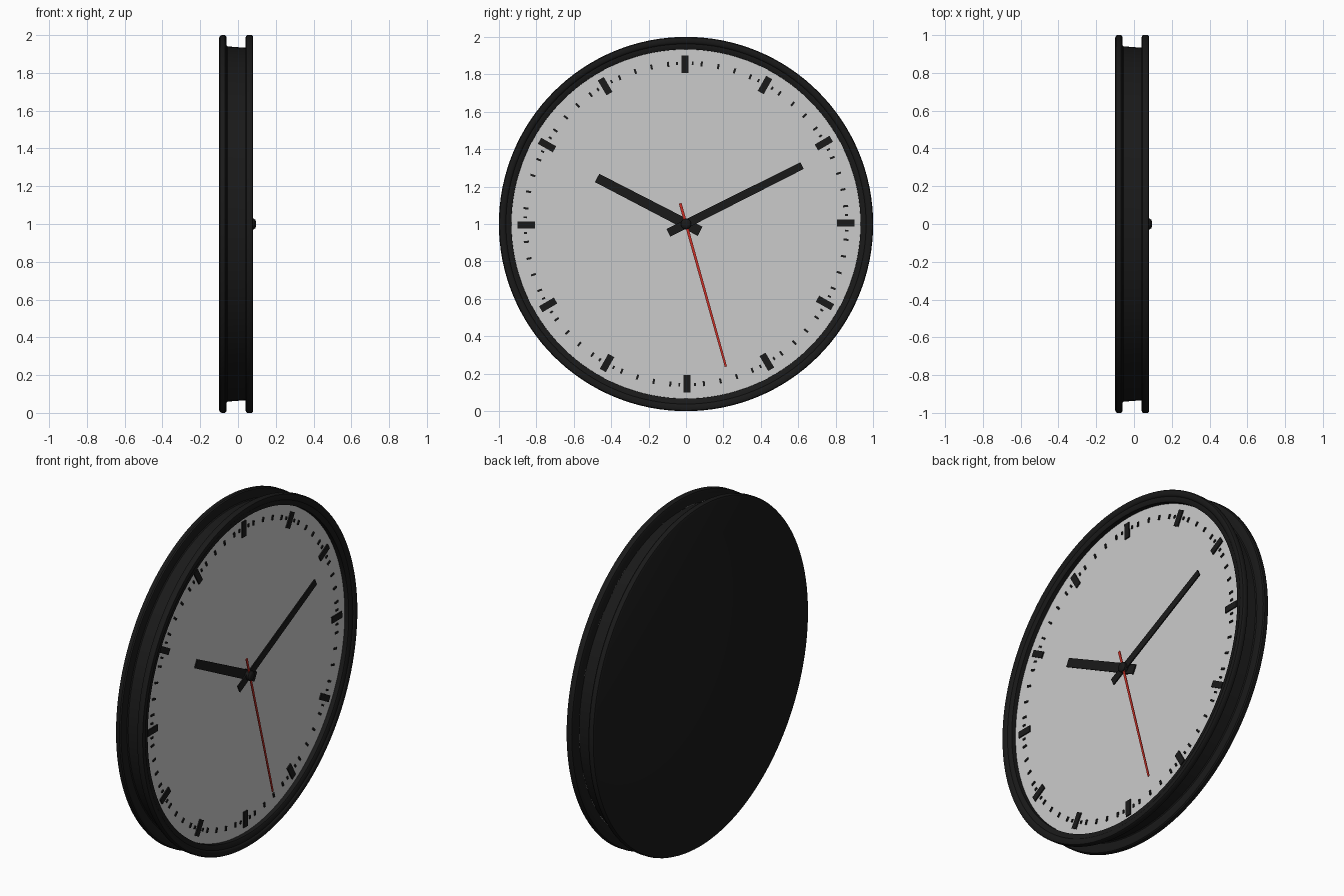
import bpy, bmesh
from math import sin, cos, pi, radians, atan2, hypot

if "Cube" in bpy.data.objects:
    bpy.data.objects.remove(bpy.data.objects["Cube"])

CZ = 1.0          # height of the clock centre
DIAL_X = 0.04     # dial surface; the clock faces +x


def material(name, rgb):
    m = bpy.data.materials.new(name)
    m.diffuse_color = (*rgb, 1)
    m.use_nodes = True
    m.node_tree.nodes["Principled BSDF"].inputs["Base Color"].default_value = m.diffuse_color
    return m


BLACK = material("black", (0.01, 0.01, 0.01))
RED = material("red", (0.6, 0.03, 0.02))


def finish(bm, name, mat=None, smooth=False):
    bmesh.ops.recalc_face_normals(bm, faces=bm.faces)
    me = bpy.data.meshes.new(name)
    bm.to_mesh(me)
    bm.free()
    ob = bpy.data.objects.new(name, me)
    bpy.context.collection.objects.link(ob)
    if mat:
        me.materials.append(mat)
    if smooth:
        bpy.ops.object.select_all(action='DESELECT')
        ob.select_set(True)
        bpy.context.view_layer.objects.active = ob
        bpy.ops.object.shade_smooth_by_angle(angle=radians(35))
    return ob


def lathe(name, profile, mat=None, segs=128):
    """Spin (x, radius) points around the clock axis; radius 0 closes an end."""
    bm = bmesh.new()
    rings = []
    for x, r in profile:
        if r == 0:
            rings.append([bm.verts.new((x, 0, CZ))] * segs)
        else:
            rings.append([bm.verts.new((x, r * cos(2 * pi * i / segs),
                                        CZ + r * sin(2 * pi * i / segs)))
                          for i in range(segs)])
    for a, b in zip(rings, rings[1:]):
        for i in range(segs):
            j = (i + 1) % segs
            bm.faces.new(list(dict.fromkeys((a[i], a[j], b[j], b[i]))))
    return finish(bm, name, mat, True)


def add_bar(bm, angle, r0, r1, w0, w1, x0, x1):
    """Flat radial bar from r0 to r1 along an angle in the dial plane."""
    c, s = cos(angle), sin(angle)
    outline = [(r0, -w0 / 2), (r1, -w1 / 2), (r1, w1 / 2), (r0, w0 / 2)]
    lo, hi = [[bm.verts.new((x, r * c - t * s, CZ + r * s + t * c))
               for r, t in outline] for x in (x0, x1)]
    bm.faces.new(lo[::-1])
    bm.faces.new(hi)
    for i in range(4):
        j = (i + 1) % 4
        bm.faces.new((lo[i], lo[j], hi[j], hi[i]))


# Case: closed back, rear flange, recessed drum, front flange, stepped bezel
lathe("case", [(-0.10, 0), (-0.10, 0.985), (-0.095, 0.996), (-0.087, 1.0),
               (-0.07, 1.0), (-0.063, 0.995), (-0.06, 0.985), (-0.06, 0.945),
               (-0.055, 0.94), (0.04, 0.933), (0.04, 0.988), (0.044, 0.997),
               (0.05, 1.0), (0.072, 1.0), (0.078, 0.996), (0.08, 0.988),
               (0.08, 0.972), (0.076, 0.966), (0.072, 0.962), (0.07, 0.938),
               (0.066, 0.933), (0.03, 0.933)], BLACK)

# Dial
lathe("dial", [(DIAL_X, 0), (DIAL_X, 0.936)])

# Hour and minute marks
hours, minutes = bmesh.new(), bmesh.new()
for i in range(60):
    a = radians(90.4 - 6 * i)
    if i % 5:
        add_bar(minutes, a, 0.845, 0.872, 0.011, 0.011, DIAL_X - 0.005, DIAL_X + 0.006)
    else:
        add_bar(hours, a, 0.808, 0.9, 0.037, 0.037, DIAL_X - 0.005, DIAL_X + 0.007)
        for d in (-2.8, 2.8):   # small ticks beside each hour mark
            add_bar(minutes, a + radians(d), 0.85, 0.868, 0.01, 0.01,
                    DIAL_X - 0.005, DIAL_X + 0.006)
finish(hours, "hour_marks", BLACK)
finish(minutes, "minute_marks", BLACK)


# Hands: tip position (y, z) from the centre, tail length, widths, depth range
def hand(name, tip, tail, w0, w1, x0, x1, mat):
    bm = bmesh.new()
    add_bar(bm, atan2(tip[1], tip[0]), -tail, hypot(*tip), w0, w1, x0, x1)
    finish(bm, name, mat)


hand("hour_hand", (-0.475, 0.246), 0.085, 0.055, 0.05, 0.056, 0.063, BLACK)
hand("minute_hand", (0.62, 0.312), 0.105, 0.046, 0.04, 0.066, 0.073, BLACK)
hand("second_hand", (0.213, -0.762), 0.115, 0.015, 0.012, 0.075, 0.079, RED)

# Hub
lathe("hub", [(DIAL_X, 0.028), (0.085, 0.028), (0.092, 0.022), (0.095, 0.012),
              (0.095, 0)], BLACK, 32)
